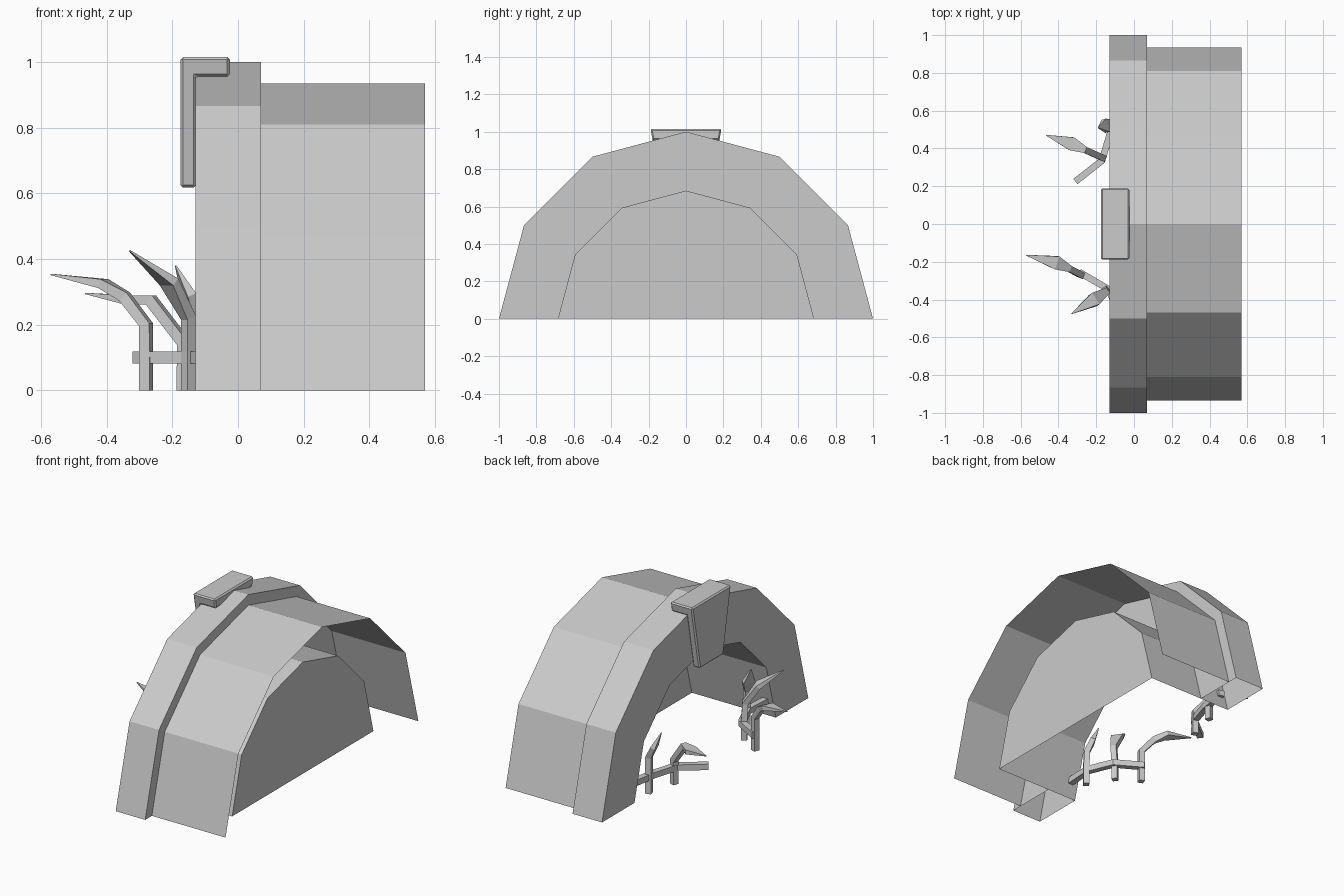
import bpy, bmesh, math
from mathutils import Vector

if "Cube" in bpy.data.objects:
    bpy.data.objects.remove(bpy.data.objects["Cube"])


def finish(name, bm, fix_normals=True):
    if fix_normals:
        bmesh.ops.recalc_face_normals(bm, faces=bm.faces)
    me = bpy.data.meshes.new(name)
    bm.to_mesh(me)
    bm.free()
    ob = bpy.data.objects.new(name, me)
    bpy.context.collection.objects.link(ob)
    return ob


def half_ring(bm, x, r):
    """Half circle of six straight sides standing on the ground."""
    return [bm.verts.new((x, r * math.cos(a), r * math.sin(a)))
            for a in (math.pi * i / 6 for i in range(7))]


def skin(bm, a, b):
    for i in range(len(a) - 1):
        bm.faces.new((a[i], a[i + 1], b[i + 1], b[i]))


def arch(name, profile, closed=False):
    """Bend a profile of (x, radius) points around the half circle."""
    bm = bmesh.new()
    rows = [half_ring(bm, x, r) for x, r in profile]
    for a, b in zip(rows, rows[1:]):
        skin(bm, a, b)
    if closed:
        skin(bm, rows[-1], rows[0])
    return finish(name, bm)


def sweep(name, pts, lean=None):
    """Four-sided tube through (x, y, z, half width, half depth) points."""
    bm = bmesh.new()
    P = [Vector(p[:3]) for p in pts]
    rings = []
    for i, p in enumerate(pts):
        t = (P[min(i + 1, len(P) - 1)] - P[max(i - 1, 0)]).normalized()
        if lean:
            side = Vector((-lean[1], lean[0], 0)).normalized()
        else:
            side = t.cross(Vector((0, 0, 1))).normalized()
        up = side.cross(t).normalized()
        rings.append([bm.verts.new(P[i] + side * sx * p[3] + up * sy * p[4])
                      for sx, sy in ((-1, -1), (1, -1), (1, 1), (-1, 1))])
    for a, b in zip(rings, rings[1:]):
        for k in range(4):
            j = (k + 1) % 4
            bm.faces.new((a[k], a[j], b[j], b[k]))
    bm.faces.new(rings[0][::-1])
    bm.faces.new(rings[-1])
    return finish(name, bm)


def shoot(name, base, bend, leaf, tip, bend_z=0.15):
    """Upright stem that bends over into a pointed leaf."""
    x, y = base
    lean = (tip[0] - x, tip[1] - y)
    w = 0.017
    sweep(name, [(x, y, 0, w, w), (x, y, bend_z, w, w), (*bend, w, w),
                 (*leaf, 0.036, 0.014), (*tip, 0.002, 0.002)], lean)


# hollow front arch, open at the ground
arch("arch_rim", [(-0.13, 0.685), (-0.13, 1.0), (0.07, 1.0), (0.07, 0.685)], closed=True)

# thin outer shell behind the rim
arch("outer_shell", [(0.07, 0.935), (0.57, 0.935)])

# inner tunnel with its end wall
bm = bmesh.new()
front, back = half_ring(bm, 0.07, 0.685), half_ring(bm, 0.44, 0.685)
skin(bm, front, back)
bm.faces.new(back)
finish("inner_tunnel", bm)

# keystone: L-shaped side profile, narrower towards the bottom
profile = [(-0.175, 0.617), (-0.128, 0.617), (-0.128, 0.955),
           (-0.025, 0.955), (-0.025, 1.015), (-0.175, 1.015)]
bm = bmesh.new()
sides = []
for s in (-1, 1):
    sides.append([bm.verts.new((x, s * (0.115 + 0.075 * (z - 0.617) / 0.398), z))
                  for x, z in profile])
for k in range(6):
    j = (k + 1) % 6
    bm.faces.new((sides[0][k], sides[0][j], sides[1][j], sides[1][k]))
bm.faces.new(sides[0])
bm.faces.new(sides[1])
keystone = finish("keystone", bm)
bevel = keystone.modifiers.new("edge", "BEVEL")
bevel.width = 0.008
bevel.segments = 1

# creeping stems, one each side of the opening
w = 0.018
for name, path in (
        ("right_runner", [(-0.08, -0.68), (-0.07, -0.5), (-0.135, -0.345), (-0.29, -0.255)]),
        ("left_runner", [(-0.09, 0.68), (-0.12, 0.5), (-0.17, 0.335), (-0.31, 0.225)])):
    sweep(name, [(x, y, 0.1, w, w) for x, y in path])

# shoots growing from the creeping stems
shoot("right_shoot_outer", (-0.28, -0.27), (-0.345, -0.235, 0.285),
      (-0.41, -0.205, 0.325), (-0.57, -0.165, 0.353), 0.2)
shoot("right_shoot_middle", (-0.15, -0.35), (-0.15, -0.36, 0.22),
      (-0.21, -0.40, 0.33), (-0.33, -0.475, 0.425), 0.12)
shoot("right_shoot_inner", (-0.06, -0.5), (-0.065, -0.5, 0.22),
      (-0.09, -0.48, 0.29), (-0.12, -0.46, 0.38), 0.12)
shoot("left_shoot_outer", (-0.165, 0.35), (-0.265, 0.395, 0.275),
      (-0.33, 0.425, 0.275), (-0.465, 0.47, 0.295), 0.145)
shoot("left_shoot_inner", (-0.12, 0.53), (-0.12, 0.53, 0.22),
      (-0.15, 0.52, 0.29), (-0.19, 0.51, 0.38), 0.12)
